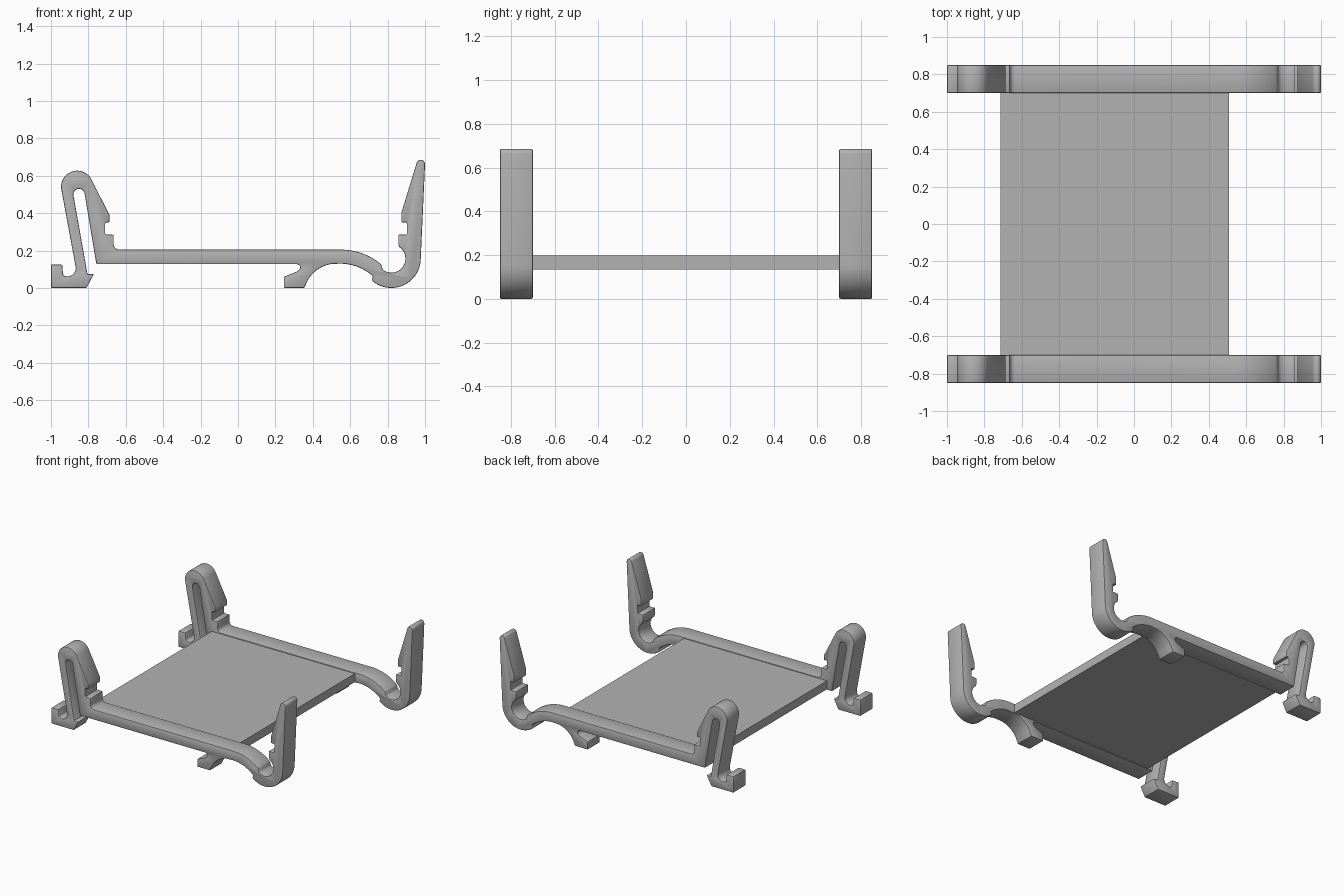
import bpy
import bmesh
from math import radians, sin, cos

cube = bpy.data.objects.get("Cube")
if cube:
    bpy.data.objects.remove(cube, do_unlink=True)

grey = bpy.data.materials.new("plain grey")
grey.use_nodes = True
colour = (0.45, 0.45, 0.45, 1)
grey.diffuse_color = colour
grey.node_tree.nodes["Principled BSDF"].inputs["Base Color"].default_value = colour


def arc(cx, cz, r, start, end, steps=12):
    """Points along an arc, angles in degrees."""
    angles = [radians(start + (end - start) * i / steps) for i in range(steps + 1)]
    return [(cx + r * cos(a), cz + r * sin(a)) for a in angles]


def extrude_profile(name, points, y0, y1, bevel=0.0):
    """Extrude an x-z outline from y0 to y1, with softened edges."""
    bm = bmesh.new()
    face = bm.faces.new([bm.verts.new((x, y0, z)) for x, z in points])
    new = bmesh.ops.extrude_face_region(bm, geom=[face])["geom"]
    bmesh.ops.translate(bm, vec=(0, y1 - y0, 0),
                        verts=[v for v in new if isinstance(v, bmesh.types.BMVert)])
    bmesh.ops.recalc_face_normals(bm, faces=bm.faces)
    mesh = bpy.data.meshes.new(name)
    bm.to_mesh(mesh)
    bm.free()
    mesh.materials.append(grey)
    obj = bpy.data.objects.new(name, mesh)
    bpy.context.collection.objects.link(obj)
    bpy.ops.object.select_all(action='DESELECT')
    obj.select_set(True)
    bpy.context.view_layer.objects.active = obj
    if bevel:
        mod = obj.modifiers.new("soft edges", 'BEVEL')
        mod.width = bevel
        mod.segments = 2
        mod.limit_method = 'ANGLE'
        mod.angle_limit = radians(35)
        mod.use_clamp_overlap = False
        bpy.ops.object.modifier_apply(modifier=mod.name)
    bpy.ops.object.shade_smooth_by_angle(angle=radians(30))
    return obj


# Outline of one clip rail, clockwise from the foot of the spring leg
outline = [(-1, 0), (-1, 0.125), (-0.94, 0.125), (-0.935, 0.07)]
outline += arc(-0.912, 0.107, 0.045, 255, 360, 8)          # hook pocket
outline += arc(-0.86, 0.541, 0.086, 190, 27, 20)           # spring loop
outline += [(-0.687, 0.39), (-0.687, 0.35), (-0.71, 0.35),
            (-0.71, 0.285), (-0.665, 0.285)]               # left notch
outline += arc(-0.635, 0.235, 0.03, 180, 270, 6)
outline += arc(0.55, -0.13, 0.335, 90, 50)                 # shoulder
outline += arc(0.82, 0.157, 0.075, 232, 416, 20)           # valley
outline += [(0.857, 0.235), (0.857, 0.285), (0.903, 0.285), (0.903, 0.35),
            (0.873, 0.35), (0.873, 0.40)]                  # right notch
outline += arc(0.977, 0.662, 0.023, 165, 0, 8)             # arm tip
outline += arc(0.82, 0.157, 0.157, 0, -132, 20)            # outer bend
outline += arc(0.545, -0.135, 0.265, 48, 95)               # arch underside
outline += arc(0.525, -0.045, 0.175, 100, 150, 6)
outline += [(0.355, 0), (0.245, 0), (0.245, 0.06), (0.32, 0.09)]
outline += arc(0.315, 0.11, 0.017, -30, 90, 5)             # small hook throat
outline += [(-0.757, 0.127)]
outline += arc(-0.85, 0.50, 0.03, 10, 190, 10)             # slot in the loop
outline += [(-0.805, 0.075), (-0.77, 0.075), (-0.81, 0)]

for name, y in (("front_clip_rail", -0.85), ("back_clip_rail", 0.70)):
    extrude_profile(name, outline, y, y + 0.15, bevel=0.006)

# Flat plate joining the rails
plate = [(-0.715, 0.133), (0.508, 0.133), (0.508, 0.198), (-0.715, 0.198)]
extrude_profile("base_plate", plate, -0.705, 0.705)
